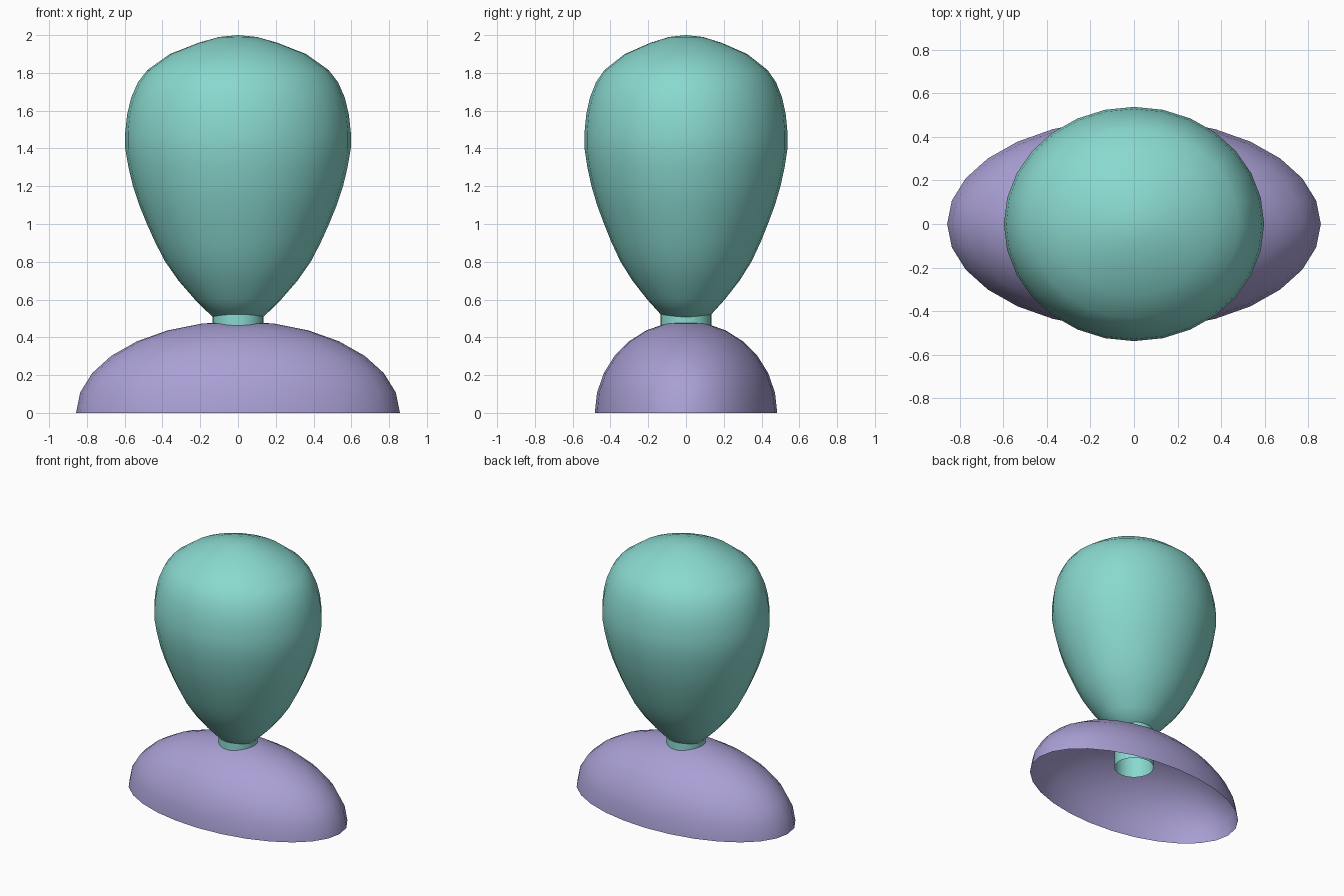
import bpy
import math

if "Cube" in bpy.data.objects:
    bpy.data.objects.remove(bpy.data.objects["Cube"])

SEG = 28


def material(name, rgb):
    m = bpy.data.materials.new(name)
    m.diffuse_color = (*rgb, 1)
    m.use_nodes = True
    m.node_tree.nodes["Principled BSDF"].inputs["Base Color"].default_value = m.diffuse_color
    return m


def lathe(name, profile, sx, sy, mat):
    """Spin (radius, z) points, listed bottom to top, into an elliptical shell."""
    verts, faces, rings = [], [], []
    for r, z in profile:
        if r == 0:
            rings.append([len(verts)] * SEG)
            verts.append((0, 0, z))
        else:
            rings.append(list(range(len(verts), len(verts) + SEG)))
            for i in range(SEG):
                a = math.tau * i / SEG
                verts.append((r * sx * math.cos(a), r * sy * math.sin(a), z))
    for lo, hi in zip(rings, rings[1:]):
        for i in range(SEG):
            j = (i + 1) % SEG
            face = [lo[i], lo[j], hi[j], hi[i]]
            faces.append(list(dict.fromkeys(face)))
    mesh = bpy.data.meshes.new(name)
    mesh.from_pydata(verts, [], faces)
    mesh.materials.append(mat)
    mesh.shade_smooth()
    obj = bpy.data.objects.new(name, mesh)
    bpy.context.collection.objects.link(obj)
    return obj


teal = material("soft teal", (0.25, 0.69, 0.62))
purple = material("soft purple", (0.40, 0.35, 0.66))

# Egg-shaped head, tapering to the chin
head = [(0, 0.495), (0.13, 0.503), (0.228, 0.6), (0.315, 0.7), (0.385, 0.8),
        (0.437, 0.9), (0.482, 1.0), (0.523, 1.1), (0.556, 1.2), (0.58, 1.3),
        (0.597, 1.4), (0.597, 1.485), (0.587, 1.58), (0.565, 1.67),
        (0.53, 1.75), (0.48, 1.815), (0.36, 1.9), (0.207, 1.96),
        (0.1, 1.99), (0, 2.0)]
lathe("head", head, 1.0, 0.9, teal)

# Short open neck tube reaching down inside the shoulders
lathe("neck", [(0.137, 0.23), (0.137, 0.37), (0.135, 0.52)], 1, 1, teal)

# Shoulders: open half ellipsoid
dome = [(math.cos(t), 0.485 * math.sin(t))
        for t in (math.pi / 2 * k / 7 for k in range(7))] + [(0, 0.485)]
lathe("shoulders", dome, 0.857, 0.483, purple)
